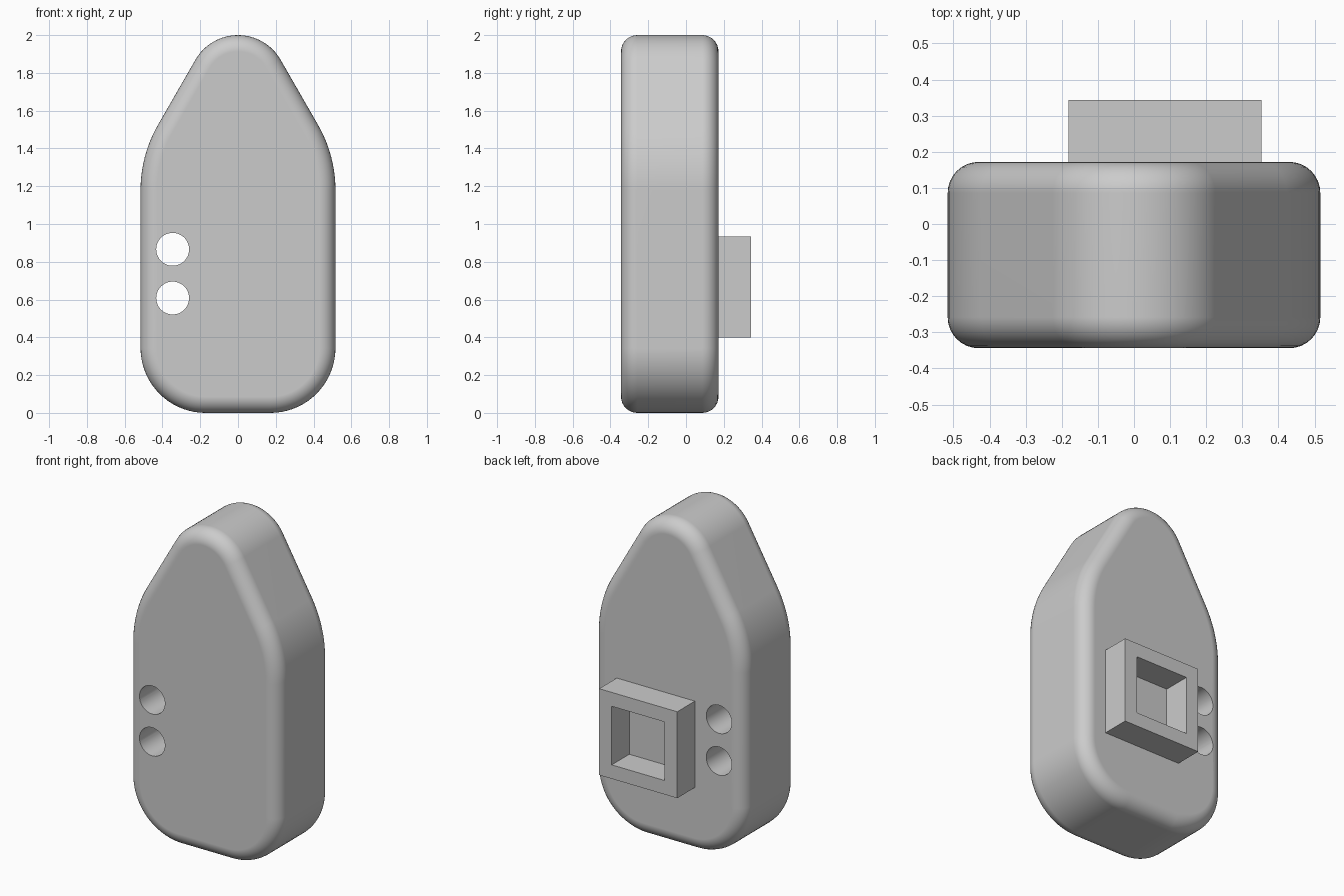
import bpy
import bmesh
from math import cos, sin, radians, pi

default = bpy.data.objects.get("Cube")
if default:
    bpy.data.objects.remove(default, do_unlink=True)

GREY = (0.6, 0.6, 0.6, 1)
grey = bpy.data.materials.new("plain grey")
grey.use_nodes = True
grey.diffuse_color = GREY
grey.node_tree.nodes["Principled BSDF"].inputs["Base Color"].default_value = GREY

HALF_W, FRONT, BACK, FILLET = 0.516, -0.344, 0.172, 0.086
TIP_R, SHOULDER_R, SHOULDER_Z, CORNER_R = 0.26, 0.69, 1.18, 0.344


def finish(bm, name):
    bmesh.ops.recalc_face_normals(bm, faces=bm.faces)
    mesh = bpy.data.meshes.new(name)
    bm.to_mesh(mesh)
    bm.free()
    mesh.materials.append(grey)
    obj = bpy.data.objects.new(name, mesh)
    bpy.context.collection.objects.link(obj)
    return obj


def outline(inset):
    """Right half from tip to base as tangent arcs, then mirrored; closed loop of (x, z)."""
    arcs = [(0, 2 - TIP_R, TIP_R, 90, 30, 12),
            (HALF_W - SHOULDER_R, SHOULDER_Z, SHOULDER_R, 30, 0, 10),
            (HALF_W - CORNER_R, CORNER_R, CORNER_R, 0, -90, 18)]
    half = []
    for cx, cz, r, a0, a1, steps in arcs:
        for i in range(steps + 1):
            a = radians(a0 + (a1 - a0) * i / steps)
            half.append((cx + (r - inset) * cos(a), cz + (r - inset) * sin(a)))
    return half + [(-x, z) for x, z in reversed(half[1:])]


def make_body():
    """Stack inset outlines so both rims are rounded."""
    steps = 8
    quarter = [FILLET * (1 - sin(pi / 2 * i / steps)) for i in range(steps + 1)]
    drop = [FILLET * (1 - cos(pi / 2 * i / steps)) for i in range(steps + 1)]
    front = [(FRONT + d, q) for d, q in zip(drop, reversed(drop))]
    front = [(FRONT + d, q) for d, q in zip(drop, quarter)]
    back = [(BACK - d, q) for d, q in reversed(list(zip(drop, quarter)))]
    bm = bmesh.new()
    rings = [[bm.verts.new((x, y, z)) for x, z in outline(q)] for y, q in front + back]
    for a, b in zip(rings, rings[1:]):
        for i in range(len(a)):
            j = (i + 1) % len(a)
            bm.faces.new((a[i], a[j], b[j], b[i]))
    bm.faces.new(rings[0])
    bm.faces.new(rings[-1])
    return finish(bm, "body")


def make_cutter(z):
    """Cylinder along y for a through hole."""
    bm = bmesh.new()
    bmesh.ops.create_cone(bm, cap_ends=True, segments=48, radius1=0.087, radius2=0.087, depth=2)
    obj = finish(bm, "hole_cutter")
    obj.rotation_euler.x = pi / 2
    obj.location = (-0.346, 0, z)
    obj.hide_render = True
    return obj


def make_frame():
    """Square socket frame, open in the middle, standing on the back."""
    cx, cz = 0.086, 0.667
    bm = bmesh.new()
    corners = [(-1, -1), (1, -1), (1, 1), (-1, 1)]
    loops = [[bm.verts.new((cx + sx * h, y, cz + sz * h)) for sx, sz in corners]
             for h, y in ((0.267, BACK), (0.267, 0.344), (0.181, 0.344), (0.181, BACK))]
    for a, b in zip(loops, loops[1:] + loops[:1]):
        for i in range(4):
            j = (i + 1) % 4
            bm.faces.new((a[i], a[j], b[j], b[i]))
    return finish(bm, "back_frame")


# Body with two through holes
body = make_body()
bpy.context.view_layer.objects.active = body
for z in (0.866, 0.608):
    cutter = make_cutter(z)
    mod = body.modifiers.new("hole", "BOOLEAN")
    mod.operation = "DIFFERENCE"
    mod.solver = "EXACT"
    mod.object = cutter
    bpy.ops.object.modifier_apply(modifier=mod.name)
    bpy.data.objects.remove(cutter, do_unlink=True)

# Smooth rims, flat caps, crisp hole edges
bpy.ops.object.select_all(action="DESELECT")
body.select_set(True)
bpy.ops.object.shade_smooth_by_angle(angle=radians(35))
weighted = body.modifiers.new("even shading", "WEIGHTED_NORMAL")
weighted.keep_sharp = True

make_frame()
